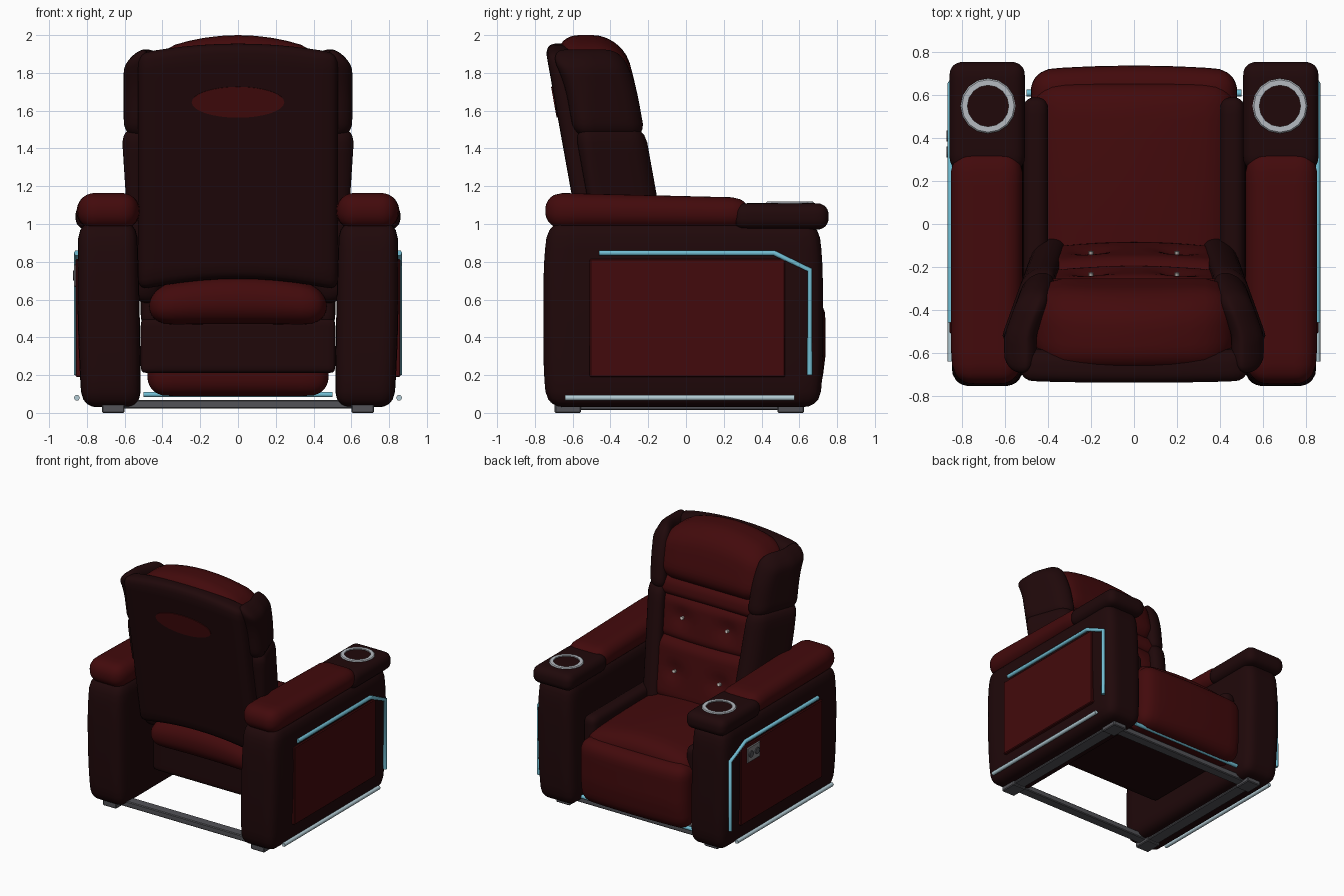
import bpy, bmesh, math
from mathutils import Vector, Matrix

if "Cube" in bpy.data.objects:
    bpy.data.objects.remove(bpy.data.objects["Cube"], do_unlink=True)


def material(name, rgb):
    m = bpy.data.materials.new(name)
    m.use_nodes = True
    m.diffuse_color = (*rgb, 1)
    m.node_tree.nodes["Principled BSDF"].inputs["Base Color"].default_value = (*rgb, 1)
    return m


RED = material("red leather", (0.055, 0.003, 0.0035))
DARK = material("dark leather", (0.014, 0.0025, 0.003))
CYAN = material("cyan light", (0.17, 0.52, 0.66))
PALE = material("pale trim", (0.45, 0.6, 0.66))
STEEL = material("dark steel", (0.085, 0.085, 0.095))
SILVER = material("silver", (0.46, 0.49, 0.53))
GREY = material("plate grey", (0.22, 0.22, 0.23))
PEARL = material("pearl", (0.7, 0.64, 0.6))


def finish(name, bm, mat, smooth=True):
    bmesh.ops.recalc_face_normals(bm, faces=bm.faces)
    for f in bm.faces:
        f.smooth = smooth
    me = bpy.data.meshes.new(name)
    bm.to_mesh(me)
    bm.free()
    me.materials.append(mat)
    ob = bpy.data.objects.new(name, me)
    bpy.context.collection.objects.link(ob)
    return ob


def cushion(name, lo, hi, r, mat, deform=None, side=1, cuts=15):
    """Rounded box between two corners, with an optional shaping rule."""
    lo, hi = Vector(lo), Vector(hi)
    mid, half = (lo + hi) / 2, (hi - lo) / 2
    r = min(r, *half)
    bm = bmesh.new()
    bmesh.ops.create_cube(bm, size=2)
    bmesh.ops.subdivide_edges(bm, edges=bm.edges[:], cuts=cuts, use_grid_fill=True)
    for v in bm.verts:
        p = Vector([math.sin(c * math.pi / 2) * h for c, h in zip(v.co, half)])
        q = Vector([max(r - h, min(h - r, c)) for c, h in zip(p, half)])
        d = p - q
        p = mid + q + (d.normalized() * r if d.length > 1e-6 else d)
        if deform:
            p = deform(p)
        v.co = (p.x * side, p.y, p.z)
    return finish(name, bm, mat)


def box(name, lo, hi, mat, bevel=0.006):
    bm = bmesh.new()
    bmesh.ops.create_cube(bm, size=1)
    for v in bm.verts:
        v.co = [a + (b - a) * (c + 0.5) for a, b, c in zip(lo, hi, v.co)]
    bmesh.ops.bevel(bm, geom=bm.edges[:], offset=bevel, segments=1, affect='EDGES')
    return finish(name, bm, mat, False)


def disc(name, centre, radius, depth, mat, rot, scale=(1, 1, 1), sides=24):
    bm = bmesh.new()
    m = Matrix.Translation(centre) @ rot @ Matrix.Diagonal((*scale, 1))
    bmesh.ops.create_cone(bm, cap_ends=True, segments=sides, radius1=radius,
                          radius2=radius, depth=depth, matrix=m)
    return finish(name, bm, mat, False)


def tube(name, points, radius, mat):
    cu = bpy.data.curves.new(name, 'CURVE')
    cu.dimensions = '3D'
    cu.bevel_depth, cu.bevel_resolution, cu.use_fill_caps = radius, 1, True
    sp = cu.splines.new('POLY')
    sp.points.add(len(points) - 1)
    for p, co in zip(sp.points, points):
        p.co = (*co, 1)
    cu.materials.append(mat)
    ob = bpy.data.objects.new(name, cu)
    bpy.context.collection.objects.link(ob)
    return ob


# Backrest: parts are drawn upright with y as depth from the rear, then leaned
def rear(z):
    return -0.745 + (1.93 - z) * 0.18


def lean(p):
    return Vector((p.x, p.y + rear(p.z), p.z))


def panel_shape(p):
    s = (p.x / 0.52) ** 2
    t = max(0, (p.z - 1.5) / 0.45)
    b = max(0, (0.9 - p.z) / 0.25)
    return lean(Vector((p.x, p.y, p.z - 0.05 * t * s + 0.06 * b * (1 - s))))


def head_shape(p):
    t = max(0, (p.z - 1.6) / 0.4)
    return lean(Vector((p.x, p.y - 0.03 * t * t, p.z - 0.1 * t * (p.x / 0.47) ** 2)))


def tufted(zb):
    def f(p):
        if p.y > 0.28:
            for bx in (-0.2, 0.2):
                p.y -= 0.03 * math.exp(-((p.x - bx) ** 2 + (p.z - zb) ** 2) / 0.005)
            p.y -= 0.03 * (p.x / 0.45) ** 2
        return lean(p)
    return f


def wing(p):
    t = max(0, (p.z - 1.65) / 0.28)
    p = lean(Vector((p.x, p.y - 0.05 * t * t, p.z - 0.6 * t * max(0, p.x - 0.5))))
    return Vector((p.x - 0.36 * max(0, p.y + 0.52), p.y, p.z))


cushion("back_panel", (-0.53, 0, 0.65), (0.53, 0.15, 1.955), 0.06, DARK, panel_shape)
cushion("headrest", (-0.47, 0.07, 1.53), (0.47, 0.445, 2.0), 0.15, RED, head_shape)
cushion("neck_roll", (-0.46, 0.1, 1.42), (0.46, 0.41, 1.58), 0.07, RED, lean)
cushion("upper_lumbar", (-0.45, 0.1, 1.1), (0.45, 0.415, 1.46), 0.08, RED, tufted(1.29), cuts=25)
cushion("lower_lumbar", (-0.43, 0.1, 0.66), (0.43, 0.445, 1.14), 0.08, RED, tufted(0.9), cuts=25)
tilt = Matrix.Rotation(math.pi / 2 + 0.178, 4, 'X')
disc("back_oval", (0, rear(1.645) - 0.002, 1.645), 1, 0.008, RED, tilt, (0.245, 0.083, 1), 32)
for z, d in ((1.29, 0.392), (0.9, 0.422)):
    for x in (-0.2, 0.2):
        disc("tuft_button", (x, rear(z) + d, z), 0.013, 0.022, PEARL, tilt, sides=10)


# Seat and footrest
def seat_shape(p):
    t = max(0, (p.z - 0.44) / 0.28)
    p.z -= t * (0.06 * (p.x / 0.47) ** 2 + 0.06 * max(0, p.y) ** 2)
    return p


def foot_shape(p):
    t = max(0, (p.y - 0.46) / 0.27)
    p.y -= t * (0.02 * (p.x / 0.48) ** 2 + 0.12 * max(0, 0.3 - p.z))
    return p


cushion("seat_cushion", (-0.47, -0.52, 0.47), (0.47, 0.655, 0.725), 0.12, RED, seat_shape)
cushion("seat_box", (-0.515, -0.36, 0.21), (0.515, 0.52, 0.5), 0.03, DARK)
cushion("footrest", (-0.48, 0.46, 0.09), (0.48, 0.738, 0.61), 0.1, RED, foot_shape)
tube("front_light", [(-0.5, 0.61, 0.097), (0.5, 0.61, 0.097)], 0.016, CYAN)


# Arm shaping rules
def arm_shape(p):
    t = (p.z - 0.5) / 0.5
    return Vector((p.x + 0.01 * t - 0.06 * t * t * (p.x - 0.6), p.y * (1 - 0.04 * t ** 4), p.z))


def pad_shape(p):
    t = (p.z - 0.975) / 0.19
    end = max(0, -p.y - 0.55) / 0.19
    return Vector((p.x - 0.1 * end * end * (p.x - 0.69), p.y, p.z - 0.025 * t * (p.y + 0.7)))


for side, tag in ((1, "left"), (-1, "right")):
    cushion(tag + "_upper_wing", (0.455, 0.07, 1.46), (0.605, 0.445, 1.93), 0.075, DARK, wing, side)
    cushion(tag + "_lower_wing", (0.46, 0.08, 0.58), (0.615, 0.45, 1.51), 0.075, DARK, wing, side)
    cushion(tag + "_seat_bolster", (0.4, -0.35, 0.46), (0.515, 0.59, 0.74), 0.05, DARK, None, side)
    cushion(tag + "_arm", (0.52, -0.755, 0.03), (0.848, 0.725, 1.01), 0.08, DARK, arm_shape, side)
    cushion(tag + "_arm_pad", (0.52, -0.745, 0.975), (0.853, 0.335, 1.165), 0.09, RED, pad_shape, side)
    cushion(tag + "_cup_pad", (0.508, 0.25, 0.97), (0.86, 0.755, 1.11), 0.06, DARK, None, side)

    # Cup holder ring: a section spun round the cup centre
    bm = bmesh.new()
    loop = [bm.verts.new((r, 0, z)) for r, z in
            ((0.096, 1.1), (0.128, 1.1), (0.128, 1.112), (0.122, 1.118), (0.096, 1.118))]
    edges = [bm.edges.new((loop[i], loop[i - 1])) for i in range(len(loop))]
    bmesh.ops.spin(bm, geom=loop + edges, cent=(0, 0, 0), axis=(0, 0, 1),
                   angle=math.tau, steps=16)
    bmesh.ops.remove_doubles(bm, verts=bm.verts, dist=1e-4)
    bmesh.ops.translate(bm, verts=bm.verts, vec=(0.68 * side, 0.55, 0))
    finish(tag + "_cup_ring", bm, SILVER, False)

    # Side panel and light strips
    xs = sorted((side * 0.83, side * 0.86))
    box(tag + "_side_panel", (xs[0], -0.51, 0.19), (xs[1], 0.525, 0.815), RED)
    x = side * 0.853
    tube(tag + "_side_light", [(x, -0.46, 0.847), (x, 0.465, 0.847),
                               (x, 0.655, 0.757), (x, 0.655, 0.2)], 0.016, CYAN)
    tube(tag + "_lower_trim", [(x, -0.64, 0.08), (x, 0.575, 0.08)], 0.016, PALE)

    # Floor rail and feet
    xs = sorted((side * 0.61, side * 0.71))
    box(tag + "_floor_rail", (xs[0], -0.66, 0.015), (xs[1], 0.6, 0.06), STEEL)
    for y in (-0.63, 0.55):
        xs = sorted((side * 0.6, side * 0.72))
        box(tag + "_foot", (xs[0], y - 0.065, 0), (xs[1], y + 0.075, 0.05), STEEL)

for name, y in (("rear_rail", -0.62), ("front_rail", 0.53)):
    box(name, (-0.62, y - 0.04, 0.022), (0.62, y + 0.04, 0.068), STEEL)

# Control plate on the right arm
box("control_plate", (-0.867, 0.29, 0.665), (-0.85, 0.455, 0.79), GREY)
for y in (0.335, 0.41):
    disc("control_button", (-0.868, y, 0.728), 0.026, 0.012, STEEL,
         Matrix.Rotation(math.pi / 2, 4, 'Y'), sides=16)
